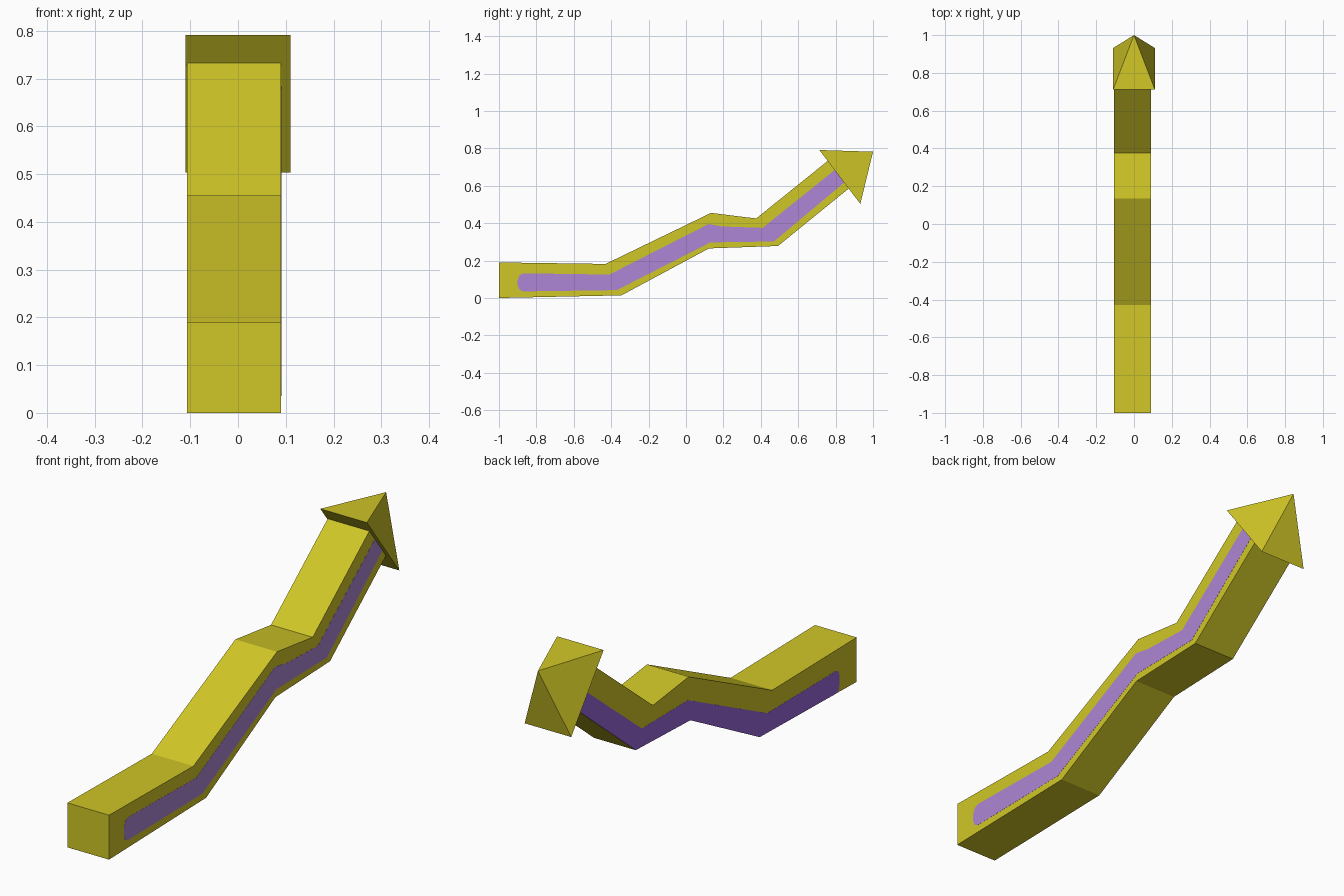
import bpy, bmesh

if "Cube" in bpy.data.objects:
    bpy.data.objects.remove(bpy.data.objects["Cube"])


def material(name, rgb):
    m = bpy.data.materials.new(name)
    m.diffuse_color = (*rgb, 1)
    m.use_nodes = True
    m.node_tree.nodes["Principled BSDF"].inputs["Base Color"].default_value = m.diffuse_color
    return m


YELLOW = material("mustard yellow", (0.63, 0.565, 0.02))
LILAC = material("lilac", (0.42, 0.24, 0.66))
VIOLET = material("violet", (0.31, 0.135, 0.70))


def finish(name, bm, mat):
    bmesh.ops.recalc_face_normals(bm, faces=bm.faces)
    mesh = bpy.data.meshes.new(name)
    bm.to_mesh(mesh)
    bm.free()
    mesh.materials.append(mat)
    obj = bpy.data.objects.new(name, mesh)
    bpy.context.collection.objects.link(obj)
    return obj


def slab(name, upper, lower, x0, x1, mat, cap=()):
    """Extrude a side profile (y, z) across x; cap rounds the tail end."""
    outline = list(upper) + list(reversed(lower)) + list(cap)
    bm = bmesh.new()
    face = bm.faces.new([bm.verts.new((x0, y, z)) for y, z in outline])
    ext = bmesh.ops.extrude_face_region(bm, geom=[face])
    moved = [v for v in ext["geom"] if isinstance(v, bmesh.types.BMVert)]
    bmesh.ops.translate(bm, verts=moved, vec=(x1 - x0, 0, 0))
    return finish(name, bm, mat)


# Zigzag shaft
shaft_low = [(-1, 0), (-0.345, 0.014), (0.123, 0.265), (0.492, 0.278), (0.87, 0.585)]
shaft_top = [(-1, 0.19), (-0.43, 0.182), (0.134, 0.455), (0.375, 0.425), (0.758, 0.733)]
slab("arrow_shaft", shaft_top, shaft_low, -0.1065, 0.0905, YELLOW)

# Stripe along the middle of the right side, with a rounded tail
right_cap = [(-0.89, 0.043), (-0.9, 0.068), (-0.9, 0.095), (-0.89, 0.122)]
slab("right_stripe",
     [(-0.87, 0.132), (-0.41, 0.125), (0.12, 0.395), (0.2, 0.382), (0.41, 0.375), (0.795, 0.684)],
     [(-0.87, 0.035), (-0.37, 0.042), (0.13, 0.297), (0.47, 0.302), (0.846, 0.617)],
     0.0895, 0.091, LILAC, right_cap)

# Stripe along the lower half of the left side
left_cap = [(-0.88, 0.012), (-0.885, 0.05), (-0.88, 0.09)]
slab("left_stripe",
     [(-0.86, 0.1), (-0.396, 0.097), (0.14, 0.357), (0.45, 0.354), (0.823, 0.653)],
     [(-0.86, 0.003)] + shaft_low[1:],
     -0.107, -0.1055, VIOLET, left_cap)

# Pyramid arrow head
bm = bmesh.new()
base = [bm.verts.new(p) for p in ((-0.11, 0.713, 0.791), (0.11, 0.713, 0.791),
                                  (0.11, 0.932, 0.503), (-0.11, 0.932, 0.503))]
tip = bm.verts.new((0, 1, 0.782))
bm.faces.new(base)
for i in range(4):
    bm.faces.new((base[i], base[(i + 1) % 4], tip))
finish("arrow_head", bm, YELLOW)
